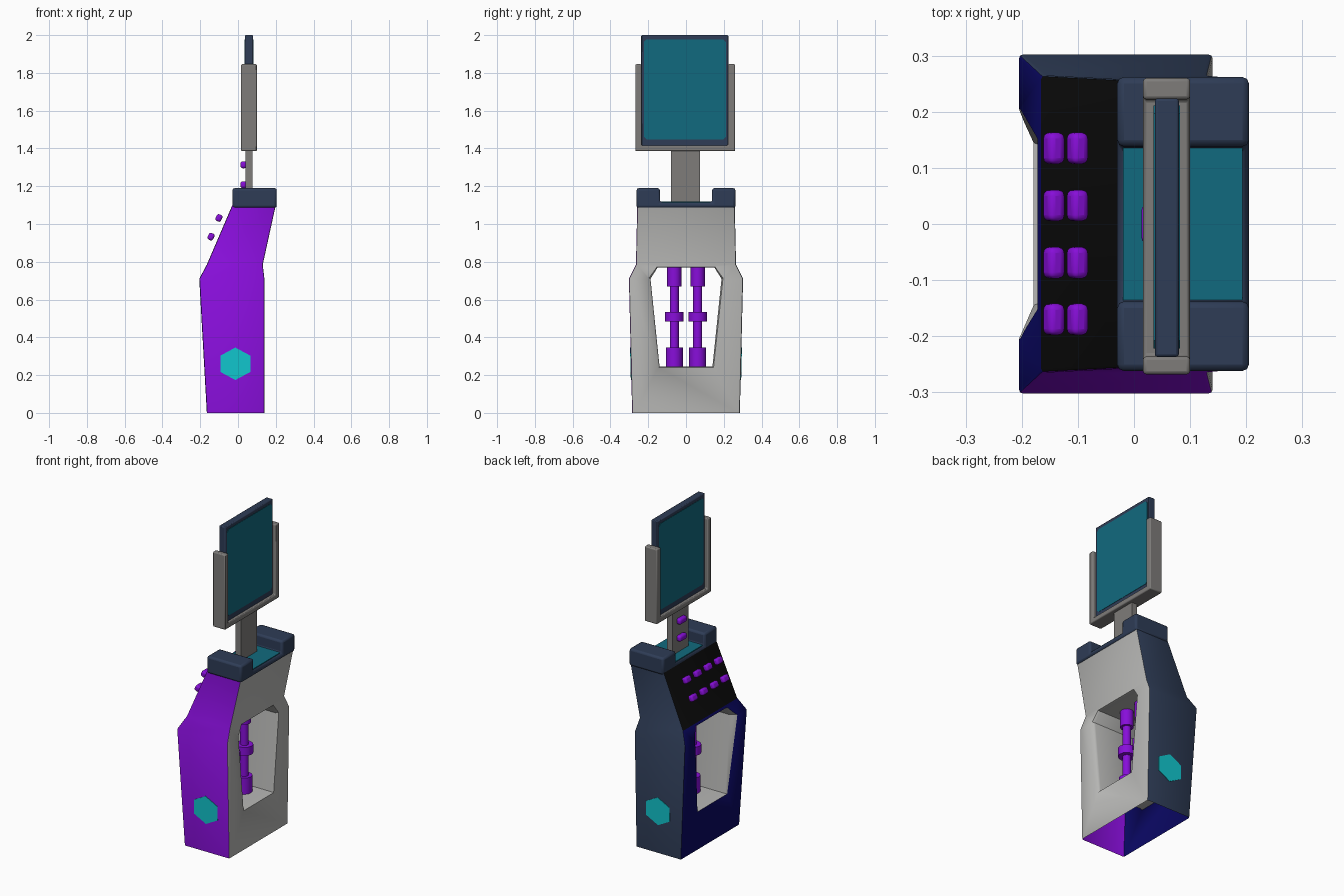
import bpy, bmesh, math
from mathutils import Vector

if "Cube" in bpy.data.objects:
    bpy.data.objects.remove(bpy.data.objects["Cube"])


def material(name, r, g, b):
    lin = [((c / 255 + 0.055) / 1.055) ** 2.4 if c > 10 else c / 255 / 12.92 for c in (r, g, b)]
    m = bpy.data.materials.new(name)
    m.diffuse_color = (*lin, 1)
    m.use_nodes = True
    m.node_tree.nodes["Principled BSDF"].inputs["Base Color"].default_value = m.diffuse_color
    return m


PURPLE = material("purple", 136, 14, 218)
SLATE = material("slate blue", 46, 60, 86)
LIGHT = material("light grey", 182, 182, 180)
GREY = material("mid grey", 126, 124, 122)
NAVY = material("navy", 10, 8, 100)
BLACK = material("black", 12, 12, 12)
TEAL = material("teal", 17, 106, 126)
CYAN = material("cyan", 17, 200, 208)


def finish(bm, name, mat, bevel=0, segs=2):
    bmesh.ops.recalc_face_normals(bm, faces=bm.faces)
    me = bpy.data.meshes.new(name)
    bm.to_mesh(me)
    bm.free()
    ob = bpy.data.objects.new(name, me)
    bpy.context.collection.objects.link(ob)
    me.materials.append(mat)
    if bevel:
        mod = ob.modifiers.new("bevel", 'BEVEL')
        mod.width, mod.segments, mod.limit_method = bevel, segs, 'ANGLE'
    bpy.ops.object.select_all(action='DESELECT')
    ob.select_set(True)
    bpy.context.view_layer.objects.active = ob
    bpy.ops.object.shade_smooth_by_angle(angle=math.radians(35))
    return ob


def loft(rings):
    """Closed solid through rings of equal point count."""
    bm = bmesh.new()
    rows = [[bm.verts.new(p) for p in r] for r in rings]
    n = len(rows[0])
    for a, b in zip(rows, rows[1:]):
        for i in range(n):
            bm.faces.new((a[i], a[(i + 1) % n], b[(i + 1) % n], b[i]))
    bm.faces.new(rows[0])
    bm.faces.new(rows[-1])
    return bm


def extrude_x(name, yz, x0, x1, mat, bevel=0, segs=2):
    return finish(loft([[(x, y, z) for y, z in yz] for x in (x0, x1)]), name, mat, bevel, segs)


def box(name, x0, x1, y0, y1, z0, z1, mat, bevel=0, segs=2):
    return extrude_x(name, [(y0, z0), (y1, z0), (y1, z1), (y0, z1)], x0, x1, mat, bevel, segs)


# Cabinet body: rectangular sections (z, x min, x max, half width)
sections = [(0, -.165, .14, .285), (.71, -.205, .14, .302),
            (.785, -.165, .131, .265), (1.1, -.03, .2, .258)]
bm = loft([[(a, -w, z), (b, -w, z), (b, w, z), (a, w, z)] for z, a, b, w in sections])
upright = [e for e in bm.edges if abs(e.verts[0].co.z - e.verts[1].co.z) > .01]
bmesh.ops.bevel(bm, geom=upright, offset=.007, segments=2, profile=.5, affect='EDGES')
body = finish(bm, "cabinet_body", PURPLE)
for m in (SLATE, LIGHT, NAVY, BLACK):
    body.data.materials.append(m)

# Window through the body, flared at both mouths
window = [(-.14, .245), (.14, .245), (.188, .71), (.15, .77), (-.15, .77), (-.188, .71)]
rings = [[(x, y * sy, .5 + (z - .5) * sz) for y, z in window]
         for x, sy, sz in ((-.25, 1.2, 1.04), (-.165, 1, 1), (.122, 1, 1), (.16, 1.09, 1.04))]
cutter = finish(loft(rings), "window_cutter", LIGHT)
cutter.hide_render = True
bpy.context.view_layer.objects.active = body
cut = body.modifiers.new("window", 'BOOLEAN')
cut.object, cut.operation, cut.solver = cutter, 'DIFFERENCE', 'EXACT'
bpy.ops.object.modifier_apply(modifier=cut.name)
bpy.data.objects.remove(cutter)

# Body colours by direction, bottom left open
bm = bmesh.new()
bm.from_mesh(body.data)
for f in bm.faces:
    n, c = f.normal, f.calc_center_median()
    tunnel = all(abs(v.co.y) < .235 and .2 < v.co.z < .8 for v in f.verts)
    if tunnel:
        f.material_index = 2
    elif n.z > .9:
        f.material_index = 1
    elif abs(n.y) > abs(n.x):
        f.material_index = 1 if n.y > 0 else 0
    elif n.x > 0:
        f.material_index = 2
    else:
        f.material_index = 4 if c.z > .79 else 3
floor = [f for f in bm.faces if f.normal.z < -.9 and f.calc_center_median().z < .01]
bmesh.ops.delete(bm, geom=floor, context='FACES')
bm.to_mesh(body.data)
bm.free()

# Saddle cap with two raised shoulders and teal tray
cap = [(-.262, 1.085), (.262, 1.085), (.262, 1.19), (.138, 1.19),
       (.138, 1.115), (-.138, 1.115), (-.138, 1.19), (-.262, 1.19)]
extrude_x("top_cap", cap, -.03, .205, SLATE, .012)
box("tray_plate", -.02, .193, -.136, .136, 1.112, 1.12, TEAL)

# Post, U-shaped cradle and screen
box("screen_post", .04, .077, -.08, .074, 1.11, 1.4, GREY)
cradle = [(-.268, 1.386), (.26, 1.386), (.26, 1.846), (.222, 1.846),
          (.222, 1.416), (-.236, 1.416), (-.236, 1.846), (-.268, 1.846)]
extrude_x("screen_cradle", cradle, .016, .1, GREY, .006)
box("screen_case", .037, .08, -.237, .224, 1.41, 2.0, SLATE, .005)
y0, y1, z0, z1, k = -.222, .211, 1.448, 1.978, .014
glass = [(y0 + k, z0), (y1 - k, z0), (y1, z0 + k), (y1, z1 - k),
         (y1 - k, z1), (y0 + k, z1), (y0, z1 - k), (y0, z0 + k)]
for side, xa, xb in (("right", .079, .082), ("left", .035, .038)):
    extrude_x("screen_glass_" + side, glass, xa, xb, TEAL)

# Knobs on the post and floating buttons over the sloped panel
for i, z in enumerate((1.208, 1.313)):
    box(f"post_knob_{i}", .013, .045, -.035, .035, z - .018, z + .018, PURPLE, .012, 3)
for row, (x, z) in enumerate(((-.143, .933), (-.101, 1.032))):
    for col, y in enumerate((-.17, -.069, .033, .135)):
        b = box(f"panel_button_{row}_{col}", -.016, .016, -.028, .028, -.019, .019, PURPLE, .011, 3)
        b.location = (x, y, z)
        b.rotation_euler.y = math.radians(24)

# Hexagonal side badges
for s, side in ((-1, "front"), (1, "back")):
    hexa = [(-.014 + .092 * math.sin(i * math.pi / 3), .26 + .086 * math.cos(i * math.pi / 3))
            for i in range(6)]
    wall = lambda z: .285 + .017 * z / .71
    finish(loft([[(x, s * (wall(z) + d), z) for x, z in hexa] for d in (-.002, .003)]),
           "hex_plate_" + side, CYAN)

# Turned columns inside the window: (radius, z bottom, z top)
for s, side in ((-1, "front"), (1, "back")):
    bm = bmesh.new()
    for r, a, b in ((.024, .24, .775), (.045, .24, .345), (.05, .483, .535), (.038, .67, .775)):
        res = bmesh.ops.create_cone(bm, cap_ends=True, segments=12, radius1=r, radius2=r, depth=b - a)
        bmesh.ops.translate(bm, verts=res["verts"], vec=Vector((0, s * .062, (a + b) / 2)))
    finish(bm, "window_column_" + side, PURPLE)
